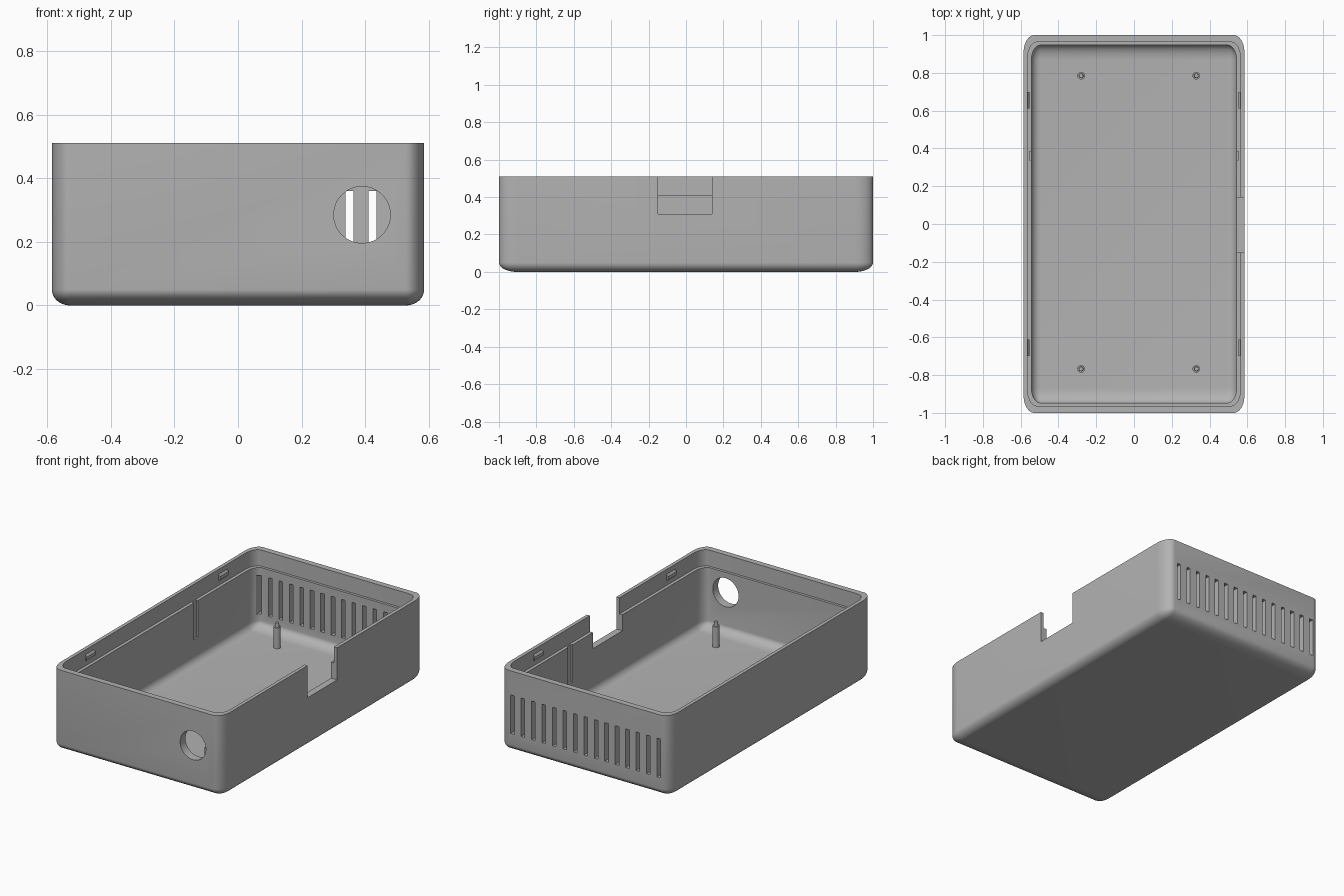
import bpy, bmesh, math
from mathutils import Matrix, Vector

if "Cube" in bpy.data.objects:
    bpy.data.objects.remove(bpy.data.objects["Cube"])

HX, HY, TOP, LEDGE, FLOOR = 0.585, 1.0, 0.51, 0.41, 0.035

grey = bpy.data.materials.new("plain grey plastic")
grey.use_nodes = True
color = (0.45, 0.45, 0.45, 1)
grey.diffuse_color = color
grey.node_tree.nodes["Principled BSDF"].inputs["Base Color"].default_value = color


def finish(bm, name):
    bmesh.ops.recalc_face_normals(bm, faces=bm.faces)
    mesh = bpy.data.meshes.new(name)
    bm.to_mesh(mesh)
    bm.free()
    mesh.materials.append(grey)
    obj = bpy.data.objects.new(name, mesh)
    bpy.context.collection.objects.link(obj)
    return obj


def add_box(bm, lo, hi):
    lo, hi = Vector(lo), Vector(hi)
    m = Matrix.Translation((lo + hi) / 2) @ Matrix.Diagonal((*(hi - lo), 1))
    return bmesh.ops.create_cube(bm, size=1, matrix=m)["verts"]


def tub(name, hx, hy, z0, z1, radii, round_bottom=True):
    """Box with elliptically rounded corners and an open-square top edge."""
    rx, ry, rz = radii
    bm = bmesh.new()
    add_box(bm, (-hx / rx, -hy / ry, z0 / rz), (hx / rx, hy / ry, z1 / rz))
    mid = (z0 + z1) / 2 / rz
    edges = []
    for e in bm.edges:
        upright = abs(e.verts[0].co.z - e.verts[1].co.z) > 0.01
        bottom = max(v.co.z for v in e.verts) < mid
        if upright or (bottom and round_bottom):
            edges.append(e)
    bmesh.ops.bevel(bm, geom=edges, offset=1, segments=10, profile=0.5, affect='EDGES')
    bmesh.ops.scale(bm, vec=radii, verts=bm.verts)
    return finish(bm, name)


def activate(obj):
    bpy.ops.object.select_all(action='DESELECT')
    obj.select_set(True)
    bpy.context.view_layer.objects.active = obj


def cut(obj, cutter):
    mod = obj.modifiers.new("cut", 'BOOLEAN')
    mod.operation, mod.solver, mod.object = 'DIFFERENCE', 'EXACT', cutter
    activate(obj)
    bpy.ops.object.modifier_apply(modifier=mod.name)
    bpy.data.objects.remove(cutter)


def smooth(obj, angle=30):
    activate(obj)
    bpy.ops.object.shade_smooth_by_angle(angle=math.radians(angle))


# Shell: hollow tub with a stepped rim
shell = tub("case_shell", HX, HY, 0, TOP, (0.057, 0.095, 0.05))
cut(shell, tub("cavity", 0.543, 0.947, FLOOR, 0.7, (0.048, 0.08, 0.045)))
cut(shell, tub("rim_step", 0.563, 0.963, LEDGE, 0.7, (0.05, 0.085, 0.05), False))

# Ventilation slots in the back wall
bm = bmesh.new()
for i in range(15):
    x = 0.495 - i * 0.072
    add_box(bm, (x - 0.0125, 0.85, 0.12), (x + 0.0125, 1.1, 0.36))
cut(shell, finish(bm, "vent_slots"))

# Rectangular notch in the left wall
bm = bmesh.new()
add_box(bm, (0.5, -0.15, 0.31), (0.7, 0.14, 0.7))
cut(shell, finish(bm, "side_notch"))

# Round cable hole in the front wall
bm = bmesh.new()
bmesh.ops.create_cone(bm, cap_ends=True, segments=48, radius1=0.089, radius2=0.089, depth=0.3,
                      matrix=Matrix.Translation((0.39, -1, 0.285)) @ Matrix.Rotation(math.pi / 2, 4, 'X'))
cut(shell, finish(bm, "cable_hole"))

# Upright guide grooves inside both side walls
bm = bmesh.new()
for s in (-1, 1):
    a, b = sorted((s * 0.52, s * 0.554))
    add_box(bm, (a, 0.34, 0.18), (b, 0.383, 0.45))
cut(shell, finish(bm, "guide_grooves"))
smooth(shell)

# Snap tabs on the rim: wedges pointing inward
for s, side in ((-1, "right"), (1, "left")):
    for y, end in ((-0.655, "front"), (0.655, "back")):
        bm = bmesh.new()
        verts = add_box(bm, (0.553, y - 0.043, 0.435), (0.567, y + 0.043, 0.485))
        for v in verts:
            if v.co.x < 0.56:
                v.co.z += 0.012 if v.co.z < 0.46 else -0.018
            v.co.x *= s
        finish(bm, f"snap_tab_{end}_{side}")

# Mounting posts with a narrower locating pin
for x, side in ((-0.28, "right"), (0.33, "left")):
    for y, end in ((-0.767, "front"), (0.785, "back")):
        bm = bmesh.new()
        for r1, r2, z0, z1 in ((0.02, 0.02, 0.02, 0.165), (0.013, 0.011, 0.16, 0.19)):
            bmesh.ops.create_cone(bm, cap_ends=True, segments=24, radius1=r1, radius2=r2, depth=z1 - z0,
                                  matrix=Matrix.Translation((x, y, (z0 + z1) / 2)))
        smooth(finish(bm, f"mounting_post_{end}_{side}"))
